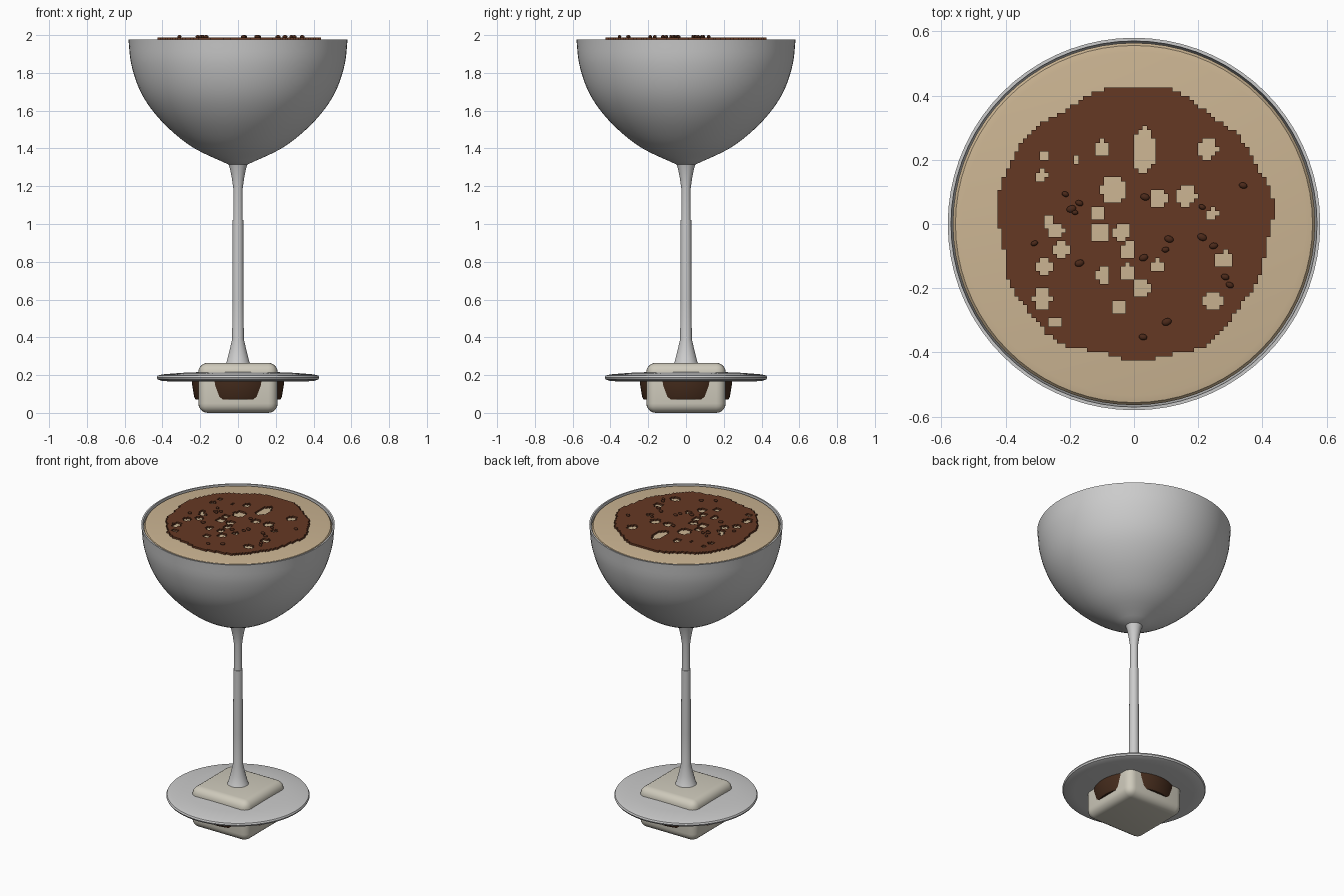
import bpy, bmesh, math, random
from mathutils import Vector

if "Cube" in bpy.data.objects:
    bpy.data.objects.remove(bpy.data.objects["Cube"])

random.seed(4)


def material(name, rgb):
    m = bpy.data.materials.new(name)
    m.diffuse_color = (*rgb, 1)
    m.use_nodes = True
    m.node_tree.nodes["Principled BSDF"].inputs["Base Color"].default_value = m.diffuse_color
    return m


FOAM = material("foam", (0.60, 0.46, 0.29))
COCOA = material("cocoa", (0.13, 0.04, 0.017))
BEAN = material("bean", (0.07, 0.022, 0.01))
COFFEE = material("coffee", (0.06, 0.025, 0.012))
SUGAR = material("sugar", (0.62, 0.59, 0.50))


def finish(name, bm, mat=None, smooth=True):
    bmesh.ops.recalc_face_normals(bm, faces=bm.faces)
    me = bpy.data.meshes.new(name)
    bm.to_mesh(me)
    bm.free()
    ob = bpy.data.objects.new(name, me)
    bpy.context.collection.objects.link(ob)
    if mat:
        me.materials.append(mat)
    if smooth:
        bpy.ops.object.select_all(action='DESELECT')
        bpy.context.view_layer.objects.active = ob
        ob.select_set(True)
        bpy.ops.object.shade_smooth_by_angle(angle=math.radians(35))
    return ob


def curve(pts, n=4):
    """Catmull-Rom curve through profile points."""
    p = [Vector(q) for q in pts]
    p = [2 * p[0] - p[1]] + p + [2 * p[-1] - p[-2]]
    out = []
    for i in range(1, len(p) - 2):
        a, b, c, d = p[i - 1:i + 3]
        for k in range(n):
            t = k / n
            out.append(0.5 * (2 * b + (c - a) * t + (2 * a - 5 * b + 4 * c - d) * t * t
                              + (3 * b - a - 3 * c + d) * t ** 3))
    return [tuple(q) for q in out] + [tuple(p[-2])]


def lathe(name, profile, mat=None, steps=72):
    bm = bmesh.new()
    vs = [bm.verts.new((r, 0, z)) for r, z in profile]
    es = [bm.edges.new(e) for e in zip(vs, vs[1:])]
    bmesh.ops.spin(bm, geom=vs + es, axis=(0, 0, 1), cent=(0, 0, 0),
                   angle=2 * math.pi, steps=steps)
    bmesh.ops.remove_doubles(bm, verts=bm.verts, dist=1e-5)
    return finish(name, bm, mat)


# bowl: outer wall, rim, inner wall
outer = curve([(0.05, 1.315), (0.23, 1.40), (0.36, 1.50), (0.46, 1.61),
               (0.525, 1.72), (0.566, 1.85), (0.58, 1.977)])
inner = [(max(r - 0.01, 0), z + 0.012 * (1.977 - z) / 0.66) for r, z in outer[::-1]]
lathe("bowl", [(0, 1.312)] + outer + inner + [(0, inner[-1][1])])

# foam-topped drink inside the bowl
drink = [(r - 0.004, z + 0.005) for r, z in inner[2:]]
lathe("drink", [(0, 1.977), (0.535, 1.976), (0.556, 1.972), (0.564, 1.962)]
      + drink + [(0, drink[-1][1])], FOAM)

# stem with flares at both ends
lathe("stem", [(0, 0.2), (0.085, 0.215), (0.075, 0.25), (0.06, 0.27), (0.045, 0.33),
               (0.031, 0.39), (0.029, 0.6), (0.028, 1.02), (0.025, 1.02),
               (0.025, 1.19), (0.032, 1.24), (0.042, 1.29), (0.05, 1.316), (0, 1.325)],
      steps=32)

# foot disc
lathe("foot", [(0, 0.22), (0.15, 0.218), (0.30, 0.212), (0.40, 0.204), (0.425, 0.197),
               (0.43, 0.187), (0.425, 0.177), (0.405, 0.17), (0.36, 0.166), (0, 0.166)])

# tapered coffee disc under the foot
lathe("coffee_disc", [(0, 0.17), (0.244, 0.17), (0.243, 0.15), (0.232, 0.085),
                      (0.224, 0.07), (0, 0.07)], COFFEE)

# rounded sugar cube
bm = bmesh.new()
bmesh.ops.create_cube(bm, size=1)
for v in bm.verts:
    v.co = (v.co.x * 0.42, v.co.y * 0.42, v.co.z * 0.265 + 0.1325)
bmesh.ops.bevel(bm, geom=bm.edges[:], offset=0.05, segments=5, profile=0.5,
                affect='EDGES')
finish("sugar_cube", bm, SUGAR)

# cocoa layer: stepped grid with oval holes (x, y, half width, half height)
HOLES = [(-.10, .236, .023, .027), (.03, .23, .035, .072), (.23, .235, .03, .032),
         (-.283, .21, .016, .016), (-.18, .2, .014, .014), (-.29, .15, .018, .018),
         (-.065, .105, .037, .045), (.078, .08, .028, .027), (.162, .09, .032, .032),
         (-.11, .034, .021, .025), (-.106, -.025, .031, .031), (-.037, -.022, .026, .028),
         (-.243, -.018, .026, .022), (-.27, .01, .014, .02), (.245, .03, .017, .017),
         (-.227, -.08, .025, .025), (-.019, -.083, .02, .03), (-.28, -.135, .026, .026),
         (-.096, -.16, .023, .023), (-.019, -.15, .02, .025), (.07, -.132, .022, .02),
         (.022, -.2, .026, .028), (.283, -.112, .028, .027), (-.286, -.233, .028, .032),
         (-.044, -.26, .023, .023), (.245, -.24, .03, .028), (-.246, -.305, .017, .015)]


def cocoa_at(x, y):
    a = math.atan2(y, x)
    if math.hypot(x, y) > 0.426 + 0.008 * math.sin(5 * a + 0.6) + 0.006 * math.sin(11 * a):
        return False
    return all(((x - h) / w) ** 2 + ((y - k) / t) ** 2 > 1 for h, k, w, t in HOLES)


N, CELL = 66, 0.0133
bm = bmesh.new()
bmesh.ops.create_grid(bm, x_segments=N, y_segments=N, size=N * CELL / 2)
gone = [f for f in bm.faces if not cocoa_at(*f.calc_center_median().xy)]
bmesh.ops.delete(bm, geom=gone, context='FACES')
top = bmesh.ops.extrude_face_region(bm, geom=bm.faces[:])
for v in bm.verts:
    v.co.z = 1.976
for v in top["geom"]:
    if isinstance(v, bmesh.types.BMVert):
        v.co.z = 1.988
finish("cocoa_layer", bm, COCOA, smooth=False)

# scattered bean bits
BITS = [(-.214, .093), (-.17, .065), (-.184, .036), (-.195, .047), (.034, .084),
        (.34, .12), (.212, .053), (-.31, -.06), (-.17, -.122), (.109, -.047),
        (.098, -.08), (.03, -.105), (.212, -.041), (.248, -.068), (.284, -.165),
        (.298, -.19), (.102, -.305), (.028, -.352)]
bm = bmesh.new()
for x, y in BITS:
    s, turn = random.uniform(0.010, 0.016), random.uniform(-0.5, 0.5)
    made = bmesh.ops.create_uvsphere(bm, u_segments=12, v_segments=8, radius=1)
    for v in made["verts"]:
        a, b = v.co.x * s, v.co.y * s * 0.72
        v.co = (x + a * math.cos(turn) - b * math.sin(turn),
                y + a * math.sin(turn) + b * math.cos(turn), 1.992 + v.co.z * 0.008)
finish("bean_bits", bm, BEAN)
